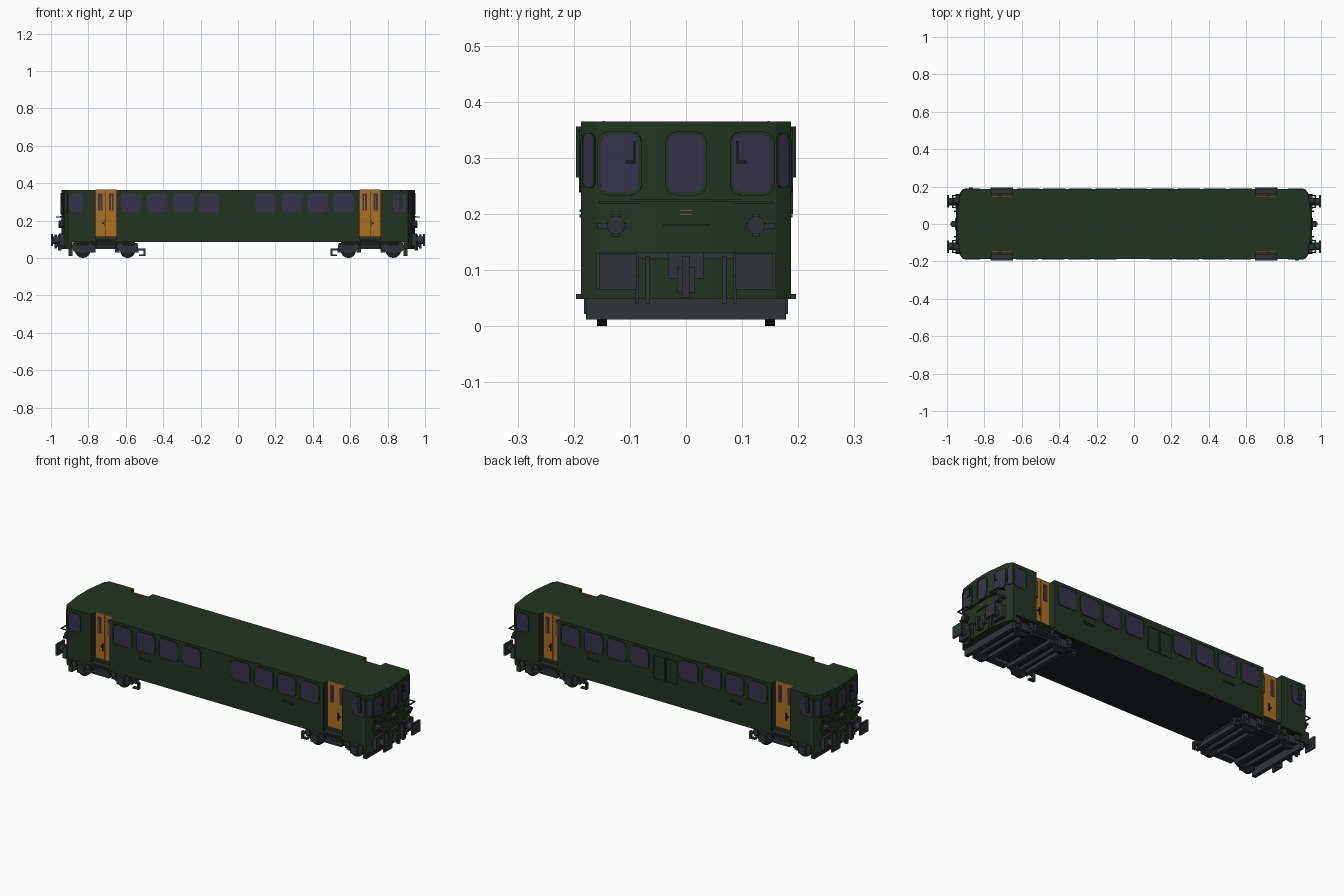
import bpy, bmesh, math
from mathutils import Matrix, Vector

if "Cube" in bpy.data.objects:
    bpy.data.objects.remove(bpy.data.objects["Cube"])


def material(name, rgb):
    m = bpy.data.materials.new(name)
    m.use_nodes = True
    m.diffuse_color = (*rgb, 1)
    b = m.node_tree.nodes["Principled BSDF"]
    b.inputs["Base Color"].default_value = (*rgb, 1)
    b.inputs["Roughness"].default_value = 0.8
    return m


GREEN = material("dark green paint", (0.017, 0.036, 0.017))
ORANGE = material("orange door paint", (0.42, 0.16, 0.016))
GLASS = material("violet grey glass", (0.038, 0.034, 0.07))
GREY = material("steel grey", (0.028, 0.037, 0.040))
BLACK = material("charcoal underside", (0.011, 0.014, 0.016))
CREAM = material("pale yellow plate", (0.35, 0.34, 0.13))

HALF = Matrix.Identity(4)  # set to a half turn for the second half


def finish(name, bm, mats, half=True):
    bmesh.ops.recalc_face_normals(bm, faces=bm.faces)
    if half:
        bm.transform(HALF)
    me = bpy.data.meshes.new(name)
    bm.to_mesh(me)
    bm.free()
    for m in mats:
        me.materials.append(m)
    ob = bpy.data.objects.new(name, me)
    bpy.context.collection.objects.link(ob)
    return ob


def prism(bm, pts, vec):
    """Extrude a closed loop of points along a vector."""
    face = bm.faces.new([bm.verts.new(p) for p in pts])
    r = bmesh.ops.extrude_face_region(bm, geom=[face])
    bmesh.ops.translate(bm, vec=vec, verts=[v for v in r["geom"] if isinstance(v, bmesh.types.BMVert)])


def boxes(name, mat, *ranges):
    """One object from boxes given as (x0, x1, y0, y1, z0, z1)."""
    bm = bmesh.new()
    for x0, x1, y0, y1, z0, z1 in ranges:
        prism(bm, [(x0, y0, z0), (x1, y0, z0), (x1, y1, z0), (x0, y1, z0)], (0, 0, z1 - z0))
    return finish(name, bm, [mat])


def cylinders(name, mat, axis, *items):
    """Discs given as (centre, radius, length)."""
    bm = bmesh.new()
    turn = Matrix.Rotation(math.pi / 2, 4, "Y" if axis == "x" else "X")
    for c, r, length in items:
        bmesh.ops.create_cone(bm, cap_ends=True, segments=16, radius1=r, radius2=r, depth=length,
                              matrix=Matrix.Translation(c) @ turn)
    return finish(name, bm, [mat])


def outline(w, h, r):
    pts = []
    for cx, cz, a0 in ((1, 1, 0), (-1, 1, 90), (-1, -1, 180), (1, -1, 270)):
        for k in range(4):
            a = math.radians(a0 + 30 * k)
            pts.append(Vector((cx * (w / 2 - r) + r * math.cos(a), 0, cz * (h / 2 - r) + r * math.sin(a))))
    return pts


def window(name, c, w, h, angle=0, r=0.018, rim=0.006):
    """Raised rim with glass set inside; angle 0 faces -y."""
    place = Matrix.Translation(c) @ Matrix.Rotation(math.radians(angle), 4, "Z")
    bm = bmesh.new()
    prism(bm, outline(w, h, r), (0, -0.002, 0))
    bm.transform(place)
    finish(name + "_glass", bm, [GLASS])
    bm = bmesh.new()
    inner, outer = outline(w, h, r), outline(w + 2 * rim, h + 2 * rim, r + rim)
    n = len(inner)
    up = Vector((0, -0.004, 0))
    rings = [[bm.verts.new(p) for p in ring] for ring in
             (outer, [p + up for p in outer], [p + up for p in inner], inner)]
    for a, b in zip(rings, rings[1:]):
        for i in range(n):
            j = (i + 1) % n
            bm.faces.new((a[i], a[j], b[j], b[i]))
    bm.transform(place)
    finish(name + "_rim", bm, [GREEN])


# Car body: plan outline with door recesses and faceted ends
D0, D1 = 0.650, 0.763
W, RECESS = 0.187, 0.145
quarter = [(0.945, 0.045), (0.93, 0.16), (0.91, W), (D1, W), (D1, RECESS), (D0, RECESS), (D0, W)]
plan = quarter + [(-x, y) for x, y in reversed(quarter)]
plan += [(-x, -y) for x, y in plan]
bm = bmesh.new()
prism(bm, [(x, y, 0.085) for x, y in plan], (0, 0, 0.28))
bmesh.ops.recalc_face_normals(bm, faces=bm.faces)
for f in bm.faces:
    f.material_index = 1 if f.normal.z < -0.5 else 0
finish("car_body", bm, [GREEN, BLACK], half=False)

# Service panels in the middle of the back side
boxes("service_panel_frame", GREEN, *[(x0 + a, x0 + b, W, W + 0.004, z0, z1) for x0 in (-0.078, -0.003)
      for a, b, z0, z1 in ((0, 0.006, 0.2, 0.33), (0.066, 0.072, 0.2, 0.33), (0, 0.072, 0.2, 0.206),
                           (0, 0.072, 0.324, 0.33))])

for half, tag in ((0, "a"), (1, "b")):
    HALF = Matrix.Rotation(math.pi * half, 4, "Z")

    # Passenger and cab side windows
    for i in range(4):
        for s in (-1, 1):
            window(f"side_window_{tag}", (s * (0.15 + 0.1395 * i) - 0.003, -W, 0.295), 0.108, 0.102)
    for s in (-1, 1):
        window(f"cab_side_window_{tag}", (0.865, s * W, 0.294), 0.07, 0.098, 0 if s < 0 else 180)
    boxes(f"side_vents_{tag}", GREEN, *[(s * 0.435 - 0.033, s * 0.435 + 0.033, -W - 0.003, -W, z, z + 0.005)
                                        for s in (-1, 1) for z in (0.194, 0.203)])

    # Cab end windows
    window(f"end_window_centre_{tag}", (0.945, 0, 0.29), 0.062, 0.102, 90, 0.014)
    for s in (-1, 1):
        window(f"end_window_{tag}", (0.9355, s * 0.118, 0.29), 0.068, 0.102, 90 + s * 7.4, 0.014)
        window(f"corner_window_{tag}", (0.92, s * 0.1735, 0.295), 0.022, 0.09, 90 + s * 36.5, 0.006, 0.004)

    for s in (-1, 1):
        def ys(a, b):
            return (min(s * a, s * b), max(s * a, s * b))

        # Recessed doors, two leaves with narrow windows
        door_y = 0.149
        mid = (D0 + D1) / 2
        boxes(f"door_{tag}", ORANGE, (D0, mid - 0.001, *ys(RECESS, door_y), 0.115, 0.366),
              (mid + 0.001, D1, *ys(RECESS, door_y), 0.115, 0.366))
        boxes(f"door_glass_{tag}", GLASS, *[(mid + d - 0.012, mid + d + 0.012, *ys(door_y, door_y + 0.002), 0.255, 0.345)
                                            for d in (-0.03, 0.03)])
        boxes(f"door_bars_{tag}", ORANGE, *[(mid + d - 0.002, mid + d + 0.002, *ys(door_y, door_y + 0.006), 0.255, 0.335)
                                            for d in (-0.03, 0.03)])
        boxes(f"door_handle_{tag}", BLACK, (mid + 0.006, mid + 0.011, *ys(door_y, door_y + 0.006), 0.165, 0.205),
              (mid + 0.006, mid + 0.02, *ys(door_y, door_y + 0.006), 0.183, 0.19))
        boxes(f"door_sill_{tag}", GREEN, (D0, D1, *ys(RECESS, 0.165), 0.085, 0.115))
        boxes(f"door_steps_{tag}", GREY, (D0, D1, *ys(0.16, 0.187), 0.095, 0.102),
              (D0 - 0.003, D1 + 0.003, *ys(0.16, 0.196), 0.048, 0.057),
              (D0, D0 + 0.006, *ys(0.165, 0.186), 0.05, 0.1), (D1 - 0.006, D1, *ys(0.165, 0.186), 0.05, 0.1))

        # Buffers with crossed lamps above
        boxes(f"buffer_{tag}", GREY, (0.99, 1.0, *ys(0.088, 0.155), 0.065, 0.128),
              (0.93, 0.955, *ys(0.085, 0.16), 0.065, 0.13))
        cylinders(f"buffer_stem_{tag}", GREY, "x", ((0.97, s * 0.12, 0.096), 0.02, 0.045))
        cylinders(f"end_lamp_{tag}", GREY, "x", ((0.945, s * 0.125, 0.18), 0.016, 0.03))
        boxes(f"lamp_bracket_{tag}", GREY, (0.93, 0.954, *ys(0.105, 0.158), 0.173, 0.184),
              (0.93, 0.956, *ys(0.118, 0.132), 0.16, 0.2))
        # Grab rails, hoses and wipers
        boxes(f"grab_rail_{tag}", GREEN, (0.966, 0.972, *ys(0.085, 0.155), 0.218, 0.223),
              (0.93, 0.97, *ys(0.086, 0.091), 0.218, 0.223), (0.925, 0.97, *ys(0.15, 0.155), 0.218, 0.223))
        boxes(f"brake_hose_{tag}", GREY, (0.945, 0.962, *ys(0.064, 0.072), 0.04, 0.125),
              (0.945, 0.958, *ys(0.084, 0.09), 0.04, 0.09))
        boxes(f"wiper_{tag}", BLACK, (0.944, 0.948, *ys(0.09, 0.094), 0.29, 0.33),
              (0.944, 0.948, *ys(0.094, 0.108), 0.29, 0.295))

        # Bogie side frame, axle boxes and wheels
        bm = bmesh.new()
        side = [(0.535, 0.045), (0.56, 0.03), (0.62, 0.03), (0.64, 0.048), (0.77, 0.048), (0.79, 0.03),
                (0.87, 0.03), (0.89, 0.05), (0.89, 0.07), (0.535, 0.07)]
        prism(bm, [(x, s * 0.16, z) for x, z in side], (0, s * 0.014, 0))
        finish(f"bogie_side_frame_{tag}", bm, [GREY])
        boxes(f"axle_boxes_{tag}", GREY, *[(x - 0.022, x + 0.022, *ys(0.165, 0.182), 0.022, 0.062) for x in (0.59, 0.83)],
              *[(x - 0.012, x + 0.012, *ys(0.162, 0.18), 0.05, 0.08) for x in (0.55, 0.63, 0.79, 0.87)])
        cylinders(f"wheels_{tag}", BLACK, "y", *[((x, s * 0.15, 0.041), 0.041, 0.018) for x in (0.59, 0.83)])
        boxes(f"rail_guard_{tag}", GREY, (0.495, 0.55, *ys(0.142, 0.158), 0.04, 0.05),
              (0.495, 0.505, *ys(0.142, 0.158), 0.01, 0.045), (0.495, 0.53, *ys(0.142, 0.158), 0.01, 0.018))

    # Bogie deck, cross beams and end plough
    boxes(f"bogie_deck_{tag}", BLACK, (0.55, 0.88, -0.14, 0.14, 0.05, 0.086))
    boxes(f"bogie_beams_{tag}", GREY, *[(x - 0.012, x + 0.012, -0.16, 0.16, 0.03, 0.055) for x in (0.545, 0.645, 0.775)],
          (0.885, 0.905, -0.178, 0.178, 0.012, 0.05), (0.885, 0.905, -0.16, 0.16, 0.05, 0.086))
    cylinders(f"axles_{tag}", GREY, "y", *[((x, 0, 0.041), 0.01, 0.3) for x in (0.59, 0.83)])

    # Cab skirt below the end wall
    bm = bmesh.new()
    skirt = [(0.89, W), (0.91, W), (0.93, 0.16), (0.945, 0.045)]
    loop = skirt + [(x, -y) for x, y in reversed(skirt)]
    prism(bm, [(x, y, 0.048) for x, y in loop], (0, 0, 0.038))
    finish(f"cab_skirt_{tag}", bm, [GREEN])

    # Coupler and end beam
    boxes(f"coupler_{tag}", GREY, (0.94, 0.958, -0.032, 0.032, 0.085, 0.132),
          (0.95, 0.975, -0.016, 0.016, 0.06, 0.105), (0.968, 0.982, -0.007, 0.007, 0.05, 0.125))
    boxes(f"end_beam_{tag}", GREY, (0.925, 0.949, -0.155, 0.155, 0.12, 0.132))
    boxes(f"end_ledge_{tag}", GREEN, (0.93, 0.951, -0.1, 0.1, 0.221, 0.226), (0.94, 0.95, -0.04, 0.04, 0.178, 0.182))
    boxes(f"number_plate_{tag}", CREAM, *[(0.944, 0.948, -0.012, 0.012, z, z + 0.003) for z in (0.198, 0.204)])

    # Rear-view mirror on one side of each cab
    boxes(f"cab_mirror_{tag}", GREEN, (0.862, 0.882, -0.196, -0.186, 0.265, 0.356))
